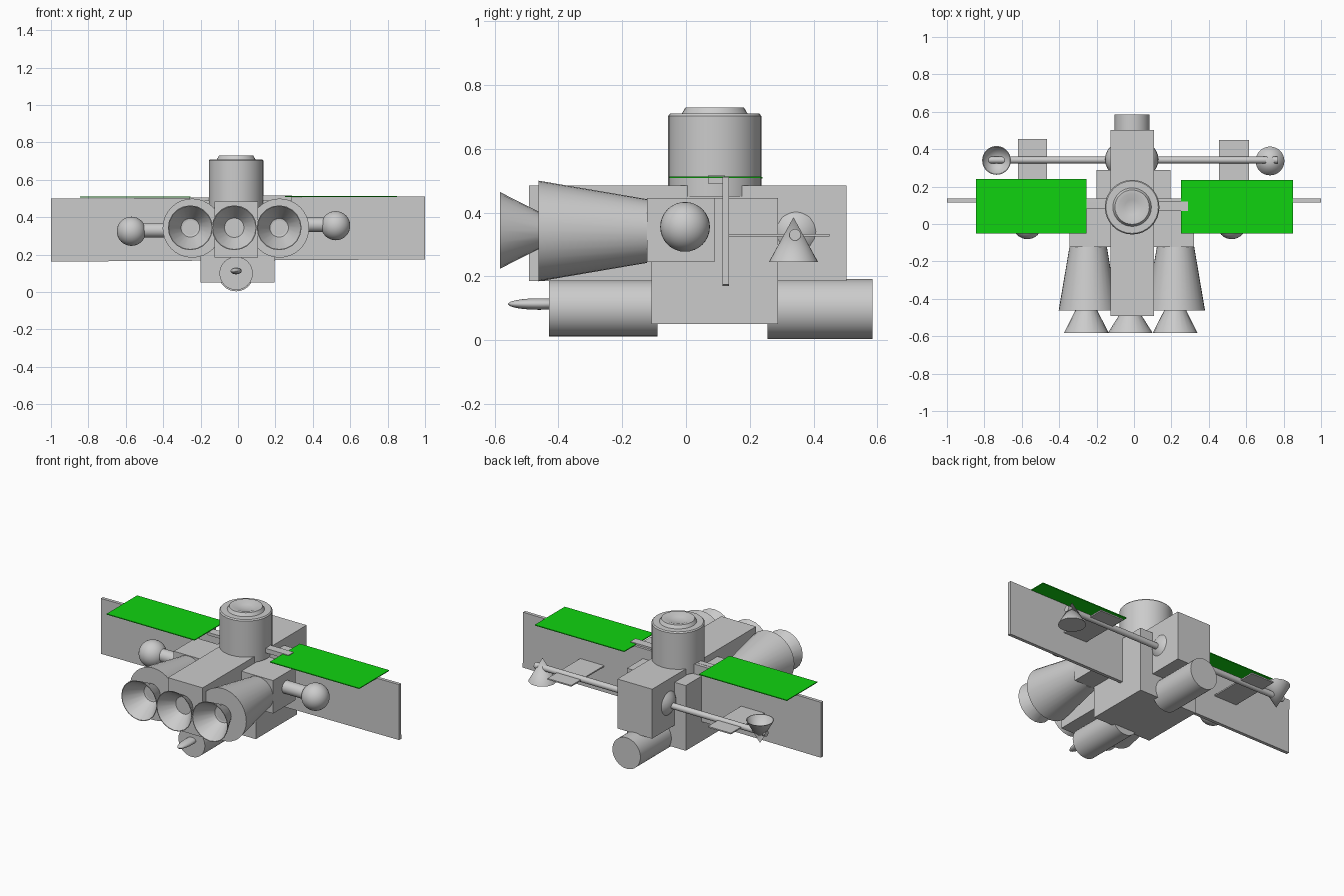
import bpy
import bmesh
from math import pi, cos, sin
from mathutils import Matrix, Vector

cube = bpy.data.objects.get("Cube")
if cube:
    bpy.data.objects.remove(cube, do_unlink=True)


def material(name, color):
    m = bpy.data.materials.new(name)
    m.use_nodes = True
    m.diffuse_color = color
    m.node_tree.nodes["Principled BSDF"].inputs["Base Color"].default_value = color
    return m


GREY = material("hull grey", (0.6, 0.6, 0.6, 1))
GREEN = material("panel green", (0.005, 0.65, 0.005, 1))
AXES = {"x": Matrix.Rotation(pi / 2, 4, "Y"),
        "y": Matrix.Rotation(-pi / 2, 4, "X"),
        "z": Matrix.Identity(4)}


def finish(name, bm, mat=GREY, smooth=False):
    bmesh.ops.recalc_face_normals(bm, faces=bm.faces)
    mesh = bpy.data.meshes.new(name)
    bm.to_mesh(mesh)
    bm.free()
    mesh.materials.append(mat)
    ob = bpy.data.objects.new(name, mesh)
    bpy.context.collection.objects.link(ob)
    if smooth:
        bpy.ops.object.select_all(action="DESELECT")
        ob.select_set(True)
        bpy.context.view_layer.objects.active = ob
        bpy.ops.object.shade_smooth_by_angle(angle=0.6)
    return ob


def box(name, x, y, z, mat=GREY):
    """Block spanning the given (low, high) ranges."""
    bm = bmesh.new()
    bmesh.ops.create_cube(bm, size=1)
    for v in bm.verts:
        v.co = Vector([(a + b) / 2 + c * (b - a)
                       for c, (a, b) in zip(v.co, (x, y, z))])
    return finish(name, bm, mat)


def lathe(name, profile, place, axis="z", sides=32):
    """Spin (radius, height) points round an axis."""
    bm = bmesh.new()
    rings = []
    for r, h in profile:
        if r == 0:
            rings.append([bm.verts.new((0, 0, h))] * sides)
        else:
            rings.append([bm.verts.new((r * cos(2 * pi * i / sides),
                                        r * sin(2 * pi * i / sides), h))
                          for i in range(sides)])
    for a, b in zip(rings, rings[1:]):
        for i in range(sides):
            j = (i + 1) % sides
            corners = list(dict.fromkeys((a[i], a[j], b[j], b[i])))
            if len(corners) > 2:
                bm.faces.new(corners)
    bm.transform(Matrix.Translation(place) @ AXES[axis])
    return finish(name, bm, smooth=True)


def tube(name, r, start, end, place, axis):
    return lathe(name, [(0, start), (r, start), (r, end), (0, end)], place, axis)


def ellipsoid(name, place, radii):
    bm = bmesh.new()
    bmesh.ops.create_uvsphere(bm, u_segments=32, v_segments=16, radius=1)
    bm.transform(Matrix.Translation(place) @ Matrix.Diagonal((*radii, 1)))
    return finish(name, bm, smooth=True)


# Central hull
box("main_beam", (-.125, .108), (-.493, .503), (.185, .485))
box("middle_block", (-.2, .195), (-.108, .288), (.05, .445))
ellipsoid("rear_hub", (-.012, .345, .34), (.143, .115, .115))

# Turret with a dished cap
lathe("top_turret", [(0, .45), (.146, .45), (.146, .703), (.14, .71), (.103, .71),
                     (.092, .729), (.072, .729), (.04, .717), (0, .713)],
      (-.01, .09, 0))

# Lower tanks and front probe
tube("lower_front_tank", .089, -.43, -.09, (-.01, 0, .1), "y")
tube("lower_rear_tank", .094, .255, .585, (-.01, 0, .098), "y")
ellipsoid("front_probe", (-.01, -.46, .113), (.03, .098, .018))

# Side engines with their mounts, round pods and pod arms
for side, ex, sx, sz in (("right", -.245, -.57, .325), ("left", .222, .522, .355)):
    s = 1 if ex > 0 else -1
    box(side + "_engine_mount", sorted((.1 * s, ex + .1 * s)),
        (-.123, .09), (.245, .445))
    lathe(side + "_engine", [(0, -.463), (.158, -.463), (.1, -.123), (0, -.123)],
          (ex, 0, .342), "y")
    tube(side + "_pod_arm", .038, *sorted((ex, sx)), (0, 0, sz + .005), "x")
    ellipsoid(side + "_pod", (sx, -.003, sz), (.078, .078, .078))

# Open exhaust bells
for name, x, back in (("right", -.255, -.455), ("middle", -.02, -.48),
                      ("left", .22, -.455)):
    lathe(name + "_bell", [(.12, -.583), (.055, back), (0, back),
                           (.05, back - .01), (.116, -.583), (.12, -.583)],
          (x, 0, .344), "y", sides=20)

# Long upright panel, leaning slightly
wing = box("upright_panel", (-1, 1), (.115, .135), (-.168, .168))
wing.location.z = .337
wing.rotation_euler.y = -.006

# Green flat panels and their short arms
box("right_green_panel", (-.845, -.255), (-.052, .24), (.506, .511), GREEN)
box("left_green_panel", (.25, .85), (-.052, .235), (.508, .513), GREEN)
box("right_panel_arm", (-.26, -.1), (.08, .115), (.488, .505))
box("left_panel_arm", (.1, .29), (.07, .12), (.49, .517))

# Rear boom with flat vanes
tube("rear_boom", .018, -.78, .77, (0, .342, .33), "x")
box("right_vane", (-.62, -.465), (.135, .455), (.325, .333))
box("left_vane", (.455, .615), (.135, .45), (.325, .333))

# Boom tips: one cone pointing up, one open cup
lathe("left_boom_cone", [(0, .245), (.077, .245), (0, .385)], (.727, .337, 0))
lathe("right_boom_cup", [(0, .26), (.077, .4), (.073, .4), (0, .27)],
      (-.735, .34, 0))
